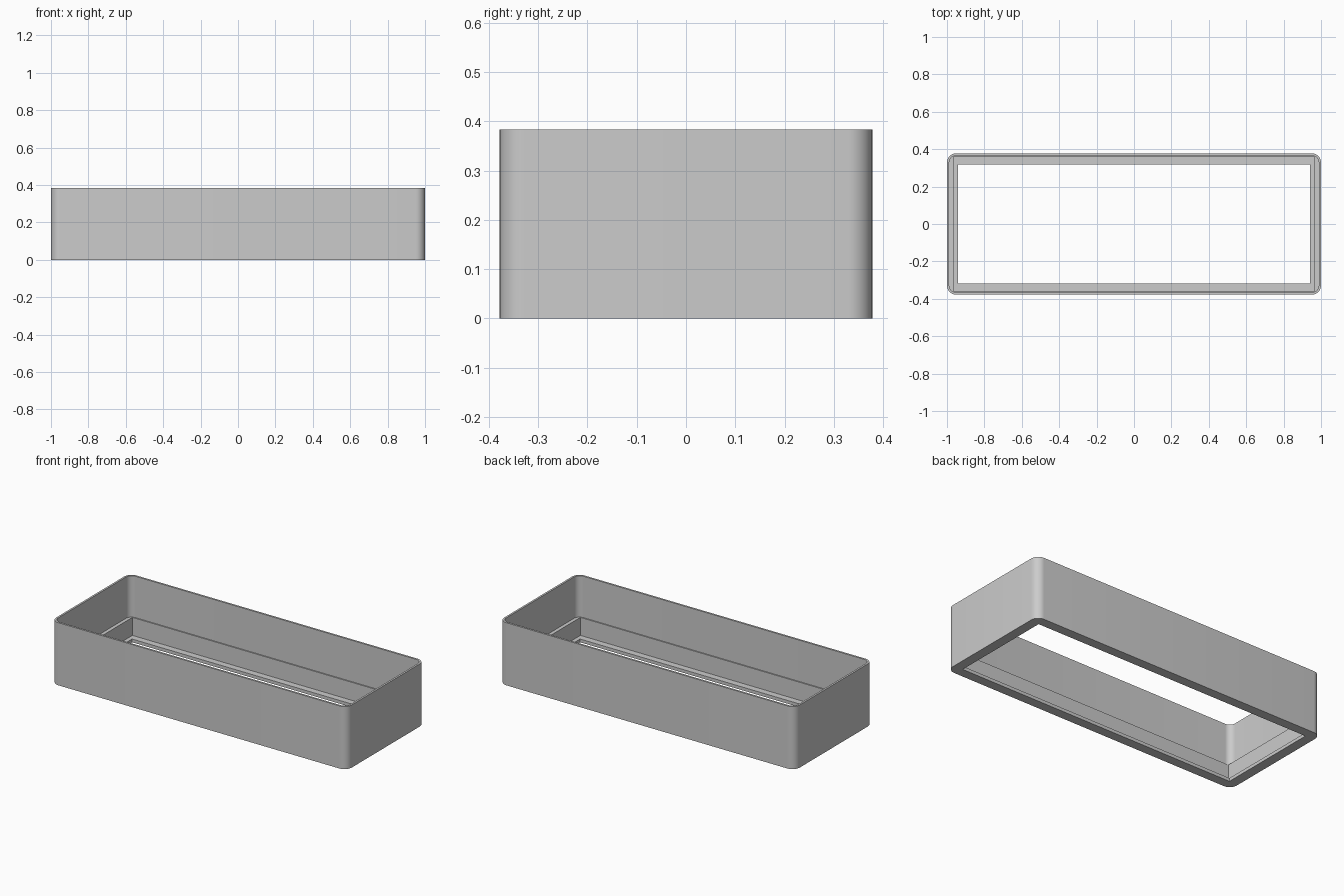
import bpy, bmesh, math

cube = bpy.data.objects.get("Cube")
if cube:
    bpy.data.objects.remove(cube, do_unlink=True)

SEGMENTS = 10  # steps around each rounded corner


def material(name, rgb):
    mat = bpy.data.materials.new(name)
    mat.use_nodes = True
    colour = (*rgb, 1.0)
    mat.diffuse_color = colour
    mat.node_tree.nodes["Principled BSDF"].inputs["Base Color"].default_value = colour
    return mat


def rounded_loop(bm, half_x, half_y, radius, z):
    """Counter-clockwise rectangle with rounded (or sharp) corners."""
    verts = []
    for corner, (sx, sy) in enumerate([(1, 1), (-1, 1), (-1, -1), (1, -1)]):
        for i in range(SEGMENTS + 1):
            a = (corner + i / SEGMENTS) * math.pi / 2
            verts.append(bm.verts.new((sx * (half_x - radius) + radius * math.cos(a),
                                       sy * (half_y - radius) + radius * math.sin(a), z)))
    return verts


# Wall section swept around the frame: half width, half depth, corner radius, height
HEIGHT, STEP, LEDGE = 0.383, 0.13, 0.02
section = [
    (1.0, 0.378, 0.05, 0),            # outer wall
    (1.0, 0.378, 0.05, HEIGHT),
    (0.988, 0.366, 0.038, HEIGHT),    # thin rim
    (0.988, 0.366, 0.038, STEP),
    (0.966, 0.359, 0, STEP),          # narrow inner step
    (0.966, 0.359, 0, LEDGE),
    (0.94, 0.319, 0, LEDGE),          # bottom ledge around the opening
    (0.94, 0.319, 0, 0),
]

bm = bmesh.new()
loops = [rounded_loop(bm, *row) for row in section]
count = len(loops[0])
for k, lower in enumerate(loops):
    upper = loops[(k + 1) % len(loops)]
    for i in range(count):
        j = (i + 1) % count
        bm.faces.new((lower[i], lower[j], upper[j], upper[i]))

# Collapse the sharp corners to single points
bmesh.ops.remove_doubles(bm, verts=bm.verts, dist=0.0001)
bmesh.ops.recalc_face_normals(bm, faces=bm.faces)

mesh = bpy.data.meshes.new("tray_frame")
bm.to_mesh(mesh)
bm.free()
mesh.materials.append(material("light grey", (0.6, 0.6, 0.6)))

frame = bpy.data.objects.new("tray_frame", mesh)
bpy.context.collection.objects.link(frame)
bpy.ops.object.select_all(action='DESELECT')
frame.select_set(True)
bpy.context.view_layer.objects.active = frame
bpy.ops.object.shade_smooth_by_angle(angle=math.radians(30))
